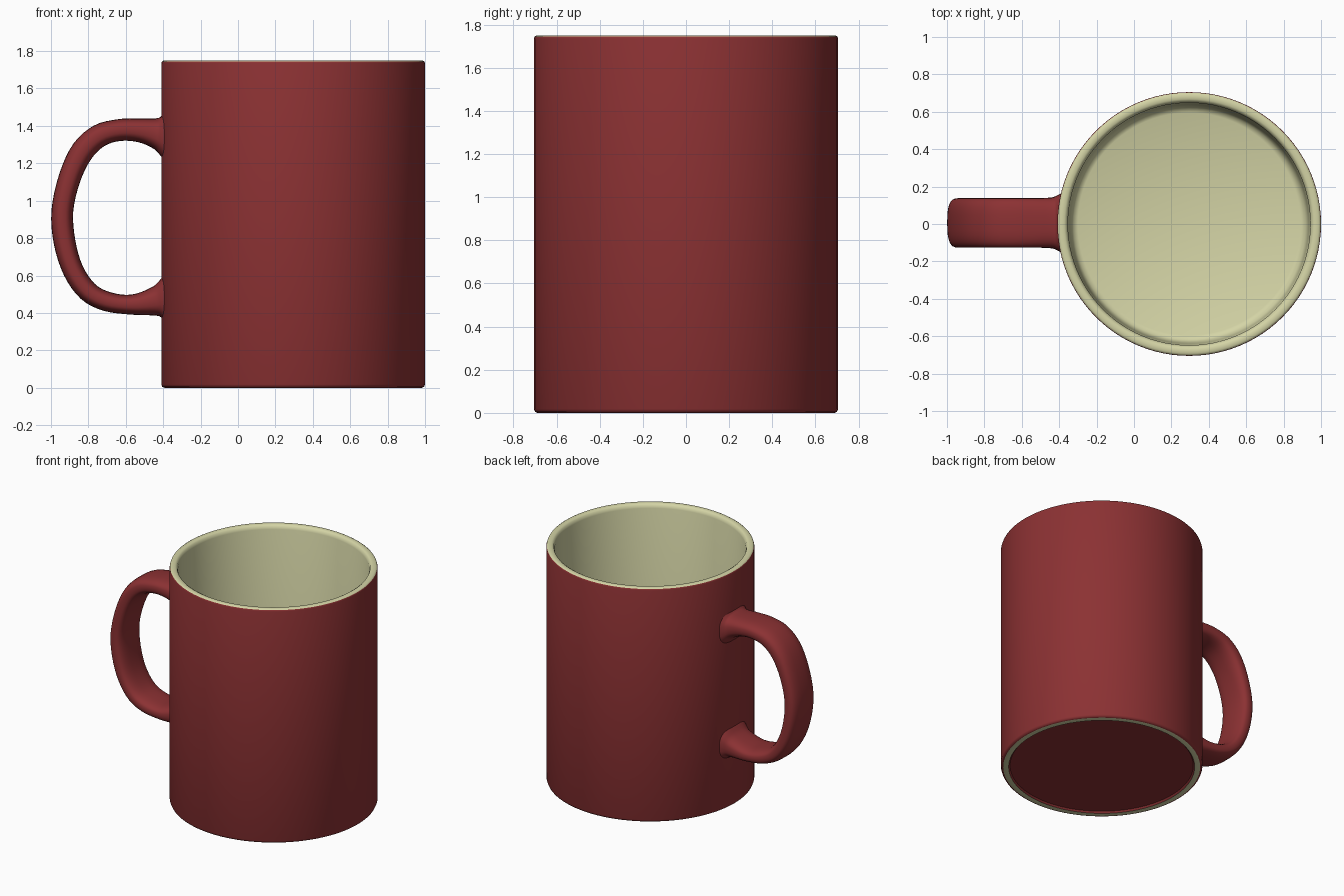
import bpy, bmesh, math
from mathutils import Vector

if "Cube" in bpy.data.objects:
    bpy.data.objects.remove(bpy.data.objects["Cube"])


def material(name, rgb):
    m = bpy.data.materials.new(name)
    m.diffuse_color = (*rgb, 1)
    m.use_nodes = True
    m.node_tree.nodes["Principled BSDF"].inputs["Base Color"].default_value = m.diffuse_color
    return m


RED = material("brick red glaze", (0.26, 0.031, 0.033))
CREAM = material("cream glaze", (0.66, 0.66, 0.38))
CX, R, H = 0.295, 0.705, 1.75


def finish(name, bm, mats, angle):
    bmesh.ops.recalc_face_normals(bm, faces=bm.faces)
    me = bpy.data.meshes.new(name)
    bm.to_mesh(me)
    bm.free()
    ob = bpy.data.objects.new(name, me)
    bpy.context.collection.objects.link(ob)
    for m in mats:
        me.materials.append(m)
    bpy.ops.object.select_all(action='DESELECT')
    ob.select_set(True)
    bpy.context.view_layer.objects.active = ob
    bpy.ops.object.shade_smooth_by_angle(angle=math.radians(angle))
    return ob


# mug body: lathe profile (radius, z, material of the band leading to the next point)
profile = [
    (0, 0.012, 0), (0.64, 0.012, 0), (0.65, 0.0, 1), (0.688, 0.0, 0),
    (0.700, 0.005, 0), (R, 0.018, 0), (R, H - 0.015, 0), (0.702, H - 0.006, 1),
    (0.692, H, 1), (0.668, H, 1), (0.655, H - 0.008, 1), (0.648, H - 0.03, 1),
    (0.638, 0.20, 1), (0.632, 0.14, 1), (0.618, 0.11, 1), (0.595, 0.10, 1),
    (0, 0.10, 1)]
N = 96
bm = bmesh.new()
rings = []
for r, z, _ in profile:
    if r == 0:
        rings.append([bm.verts.new((CX, 0, z))] * N)
    else:
        rings.append([bm.verts.new((CX + r * math.cos(2 * math.pi * i / N),
                                    r * math.sin(2 * math.pi * i / N), z)) for i in range(N)])
for k in range(len(rings) - 1):
    a, b = rings[k], rings[k + 1]
    for i in range(N):
        j = (i + 1) % N
        f = bm.faces.new(list(dict.fromkeys((a[i], a[j], b[j], b[i]))))
        f.material_index = profile[k][2]
finish("mug_body", bm, [RED, CREAM], 50)

# handle: outer x, z, inner x, z and half width of each station
stations = [
    (-0.375, 1.50, -0.375, 1.19, 0.165), (-0.408, 1.455, -0.41, 1.235, 0.148),
    (-0.435, 1.441, -0.45, 1.277, 0.135), (-0.53, 1.440, -0.53, 1.312, 0.132),
    (-0.64, 1.436, -0.625, 1.320, 0.132), (-0.77, 1.402, -0.715, 1.292, 0.132),
    (-0.88, 1.305, -0.79, 1.215, 0.132), (-0.955, 1.145, -0.848, 1.09, 0.132),
    (-0.997, 0.95, -0.881, 0.94, 0.132), (-0.985, 0.77, -0.870, 0.79, 0.132),
    (-0.93, 0.60, -0.832, 0.655, 0.132), (-0.84, 0.475, -0.765, 0.555, 0.132),
    (-0.72, 0.412, -0.68, 0.510, 0.132), (-0.57, 0.391, -0.57, 0.498, 0.132),
    (-0.44, 0.386, -0.46, 0.538, 0.135), (-0.408, 0.372, -0.41, 0.585, 0.148),
    (-0.375, 0.33, -0.375, 0.63, 0.165)]


def smooth_path(pts, steps):
    # Catmull-Rom interpolation over the station values
    out = []
    for i in range(len(pts) - 1):
        p = [pts[min(max(i + d, 0), len(pts) - 1)] for d in (-1, 0, 1, 2)]
        for s in range(steps):
            t = s / steps
            out.append([0.5 * (2 * b + (c - a) * t + (2 * a - 5 * b + 4 * c - d) * t * t
                               + (3 * b - a - 3 * c + d) * t ** 3) for a, b, c, d in zip(*p)])
    return out + [list(pts[-1])]


M = 32
bm = bmesh.new()
rings = []
for ox, oz, ix, iz, w in smooth_path(stations, 4):
    mid = Vector(((ox + ix) / 2, 0.006, (oz + iz) / 2))
    half = Vector(((ox - ix) / 2, 0, (oz - iz) / 2))
    ring = []
    for i in range(M):
        c, s = math.cos(2 * math.pi * i / M), math.sin(2 * math.pi * i / M)
        u = math.copysign(abs(c) ** 0.72, c)
        v = math.copysign(abs(s) ** 0.72, s)
        ring.append(bm.verts.new(mid + half * u + Vector((0, w * v, 0))))
    rings.append(ring)
for a, b in zip(rings, rings[1:]):
    for i in range(M):
        j = (i + 1) % M
        bm.faces.new((a[i], a[j], b[j], b[i]))
bm.faces.new(rings[0])
bm.faces.new(rings[-1])
finish("handle", bm, [RED], 60)
